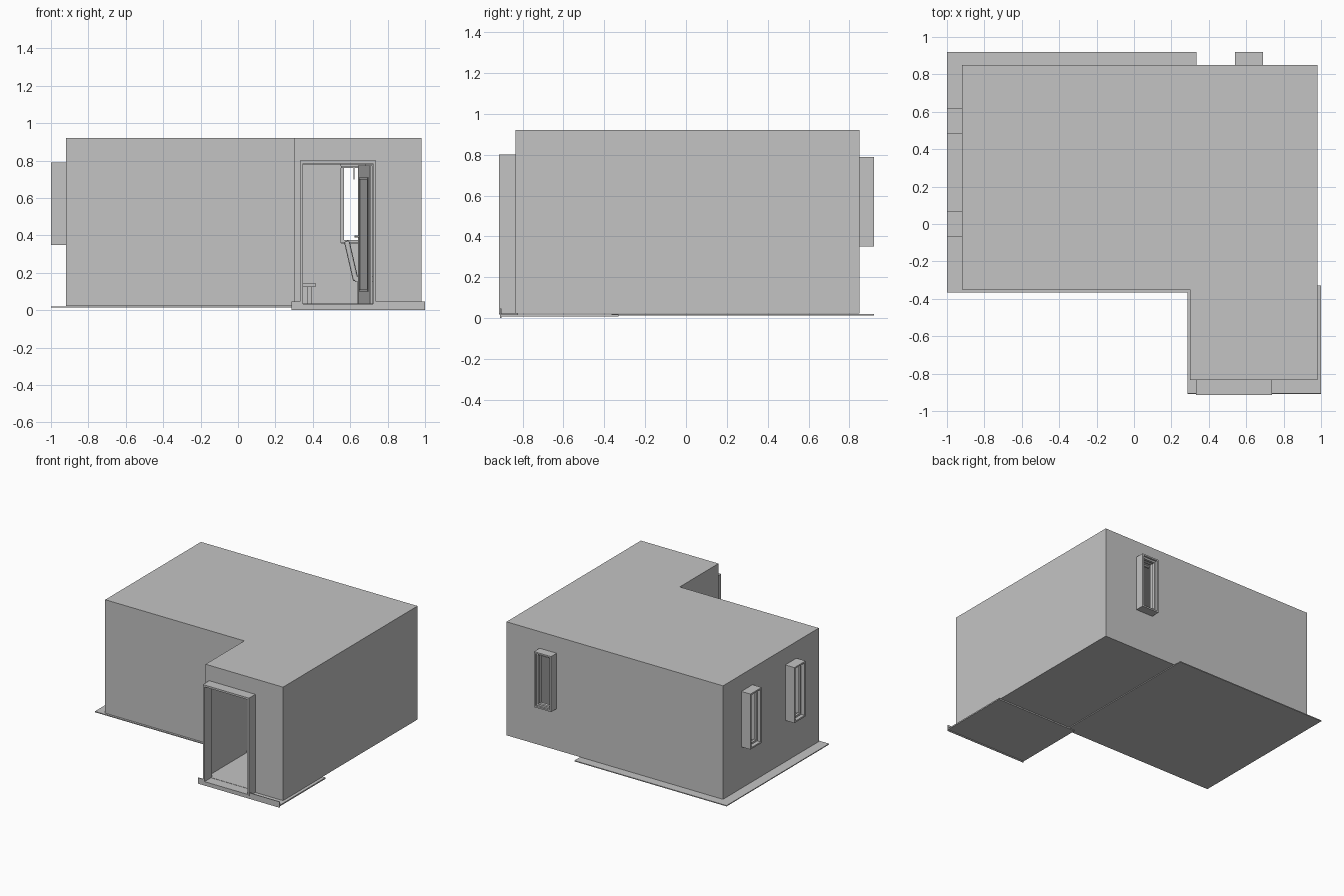
import bpy, bmesh, math
from mathutils import Matrix, Vector

cube = bpy.data.objects.get("Cube")
if cube:
    bpy.data.objects.remove(cube, do_unlink=True)

GREY = (0.55, 0.55, 0.55, 1)
mat = bpy.data.materials.new("plain grey")
mat.use_nodes = True
mat.diffuse_color = GREY
mat.node_tree.nodes["Principled BSDF"].inputs["Base Color"].default_value = GREY


def finish(name, bm):
    bmesh.ops.recalc_face_normals(bm, faces=bm.faces)
    mesh = bpy.data.meshes.new(name)
    bm.to_mesh(mesh)
    bm.free()
    mesh.materials.append(mat)
    ob = bpy.data.objects.new(name, mesh)
    bpy.context.collection.objects.link(ob)
    return ob


def boxes(name, *bounds):
    """One object from boxes given as (low corner, high corner)."""
    bm = bmesh.new()
    for low, high in bounds:
        low, high = Vector(low), Vector(high)
        size = Matrix.Diagonal((high - low).to_4d())
        bmesh.ops.create_cube(bm, size=1, matrix=Matrix.Translation((low + high) / 2) @ size)
    return finish(name, bm)


def frame(name, axis, depth, span, height, border, sill=True):
    """Rectangular frame in a wall facing the given axis."""
    def part(u0, u1, z0, z1):
        if axis == "y":
            return (u0, depth[0], z0), (u1, depth[1], z1)
        return (depth[0], u0, z0), (depth[1], u1, z1)
    (a, b), (c, d) = span, height
    parts = [part(a, a + border, c, d), part(b - border, b, c, d),
             part(a + border, b - border, d - border, d)]
    if sill:
        parts.append(part(a + border, b - border, c, c + border))
    return boxes(name, *parts)


def apply(ob, mod):
    bpy.context.view_layer.objects.active = ob
    bpy.ops.object.modifier_apply(modifier=mod.name)


def cut(ob, low, high):
    cutter = boxes("opening_cutter", (low, high))
    cutter.hide_render = True
    mod = ob.modifiers.new("opening", "BOOLEAN")
    mod.operation, mod.solver, mod.object = "DIFFERENCE", "EXACT", cutter
    apply(ob, mod)
    bpy.data.objects.remove(cutter, do_unlink=True)


# Hollow L-shaped building
bm = bmesh.new()
plan = [(-0.92, -0.35), (0.3, -0.35), (0.3, -0.835), (0.98, -0.835), (0.98, 0.85), (-0.92, 0.85)]
base = bm.faces.new([bm.verts.new((x, y, 0.022)) for x, y in plan])
top = bmesh.ops.extrude_face_region(bm, geom=[base])["geom"]
bmesh.ops.translate(bm, verts=[v for v in top if isinstance(v, bmesh.types.BMVert)], vec=(0, 0, 0.9))
building = finish("building", bm)
shell = building.modifiers.new("walls", "SOLIDIFY")
shell.thickness, shell.offset, shell.use_even_offset = 0.012, -1, True
apply(building, shell)

# Openings for the door and windows
cut(building, (0.347, -0.9, 0.036), (0.722, -0.78, 0.78))
cut(building, (0.55, 0.8, 0.36), (0.68, 0.9, 0.78))
side_windows = (-0.07, 0.48)
for y in side_windows:
    cut(building, (-0.97, y + 0.01, 0.36), (-0.87, y + 0.13, 0.78))

# Window surrounds with a thin sash inside each
frame("back_window_frame", "y", (0.85, 0.92), (0.54, 0.69), (0.35, 0.79), 0.012)
frame("back_window_sash", "y", (0.885, 0.905), (0.552, 0.678), (0.362, 0.778), 0.014)
for i, y in enumerate(side_windows):
    frame(f"side_window_frame_{i + 1}", "x", (-1, -0.92), (y, y + 0.14), (0.35, 0.79), 0.012)
    frame(f"side_window_sash_{i + 1}", "x", (-0.97, -0.95), (y + 0.012, y + 0.128), (0.362, 0.778), 0.014)
boxes("blind_rail", ((0.55, 0.815, 0.76), (0.68, 0.83, 0.772)),
      ((0.618, 0.82, 0.7), (0.622, 0.824, 0.76)))

# Ground plates and front skirting
boxes("main_ground_plate", ((-1, -0.365, 0.014), (0.335, 0.92, 0.021)))
boxes("entrance_ground_plate", ((0.285, -0.91, 0.008), (1, -0.33, 0.018)))
boxes("front_skirting", ((0.285, -0.91, 0), (0.335, -0.904, 0.047)),
      ((0.735, -0.91, 0), (1, -0.904, 0.047)),
      ((0.335, -0.91, 0), (0.735, -0.904, 0.024)))

# Doorway surround and threshold
frame("door_frame", "y", (-0.915, -0.835), (0.332, 0.737), (0.022, 0.8), 0.015, sill=False)
boxes("door_threshold", ((0.347, -0.915, 0.018), (0.722, -0.823, 0.034)))

# Door leaf standing open on its right-hand hinge
leaf = boxes("door_leaf", ((-0.012, 0, 0.036), (0, 0.365, 0.775)))
trim = frame("door_leaf_trim", "x", (-0.017, -0.012), (0.05, 0.315), (0.1, 0.71), 0.012)
handle = boxes("door_handle", ((-0.035, 0.335, 0.39), (-0.012, 0.345, 0.4)),
               ((-0.037, 0.285, 0.39), (-0.029, 0.345, 0.4)))
for ob in (leaf, trim, handle):
    ob.location = (0.718, -0.825, 0)
    ob.rotation_euler.z = math.radians(10)

# Side table seen beyond the doorway
boxes("side_table", ((0.2, 0.3, 0.125), (0.415, 0.55, 0.145)),
      *[((x, y, 0.034), (x + 0.025, y + 0.025, 0.125)) for x in (0.215, 0.37) for y in (0.315, 0.51)])

# Chair near the back window
boxes("chair_seat", ((0.625, 0.5, 0.15), (0.8, 0.7, 0.18)),
      *[((x, y, 0.034), (x + 0.02, y + 0.02, 0.15)) for x in (0.635, 0.77) for y in (0.51, 0.67)])
back = boxes("chair_back", ((-0.03, -0.1, 0), (0, 0.1, 0.22)))
back.location = (0.645, 0.6, 0.16)
back.rotation_euler.y = math.radians(-13)
bevel = back.modifiers.new("soft edges", "BEVEL")
bevel.width, bevel.segments = 0.01, 2
